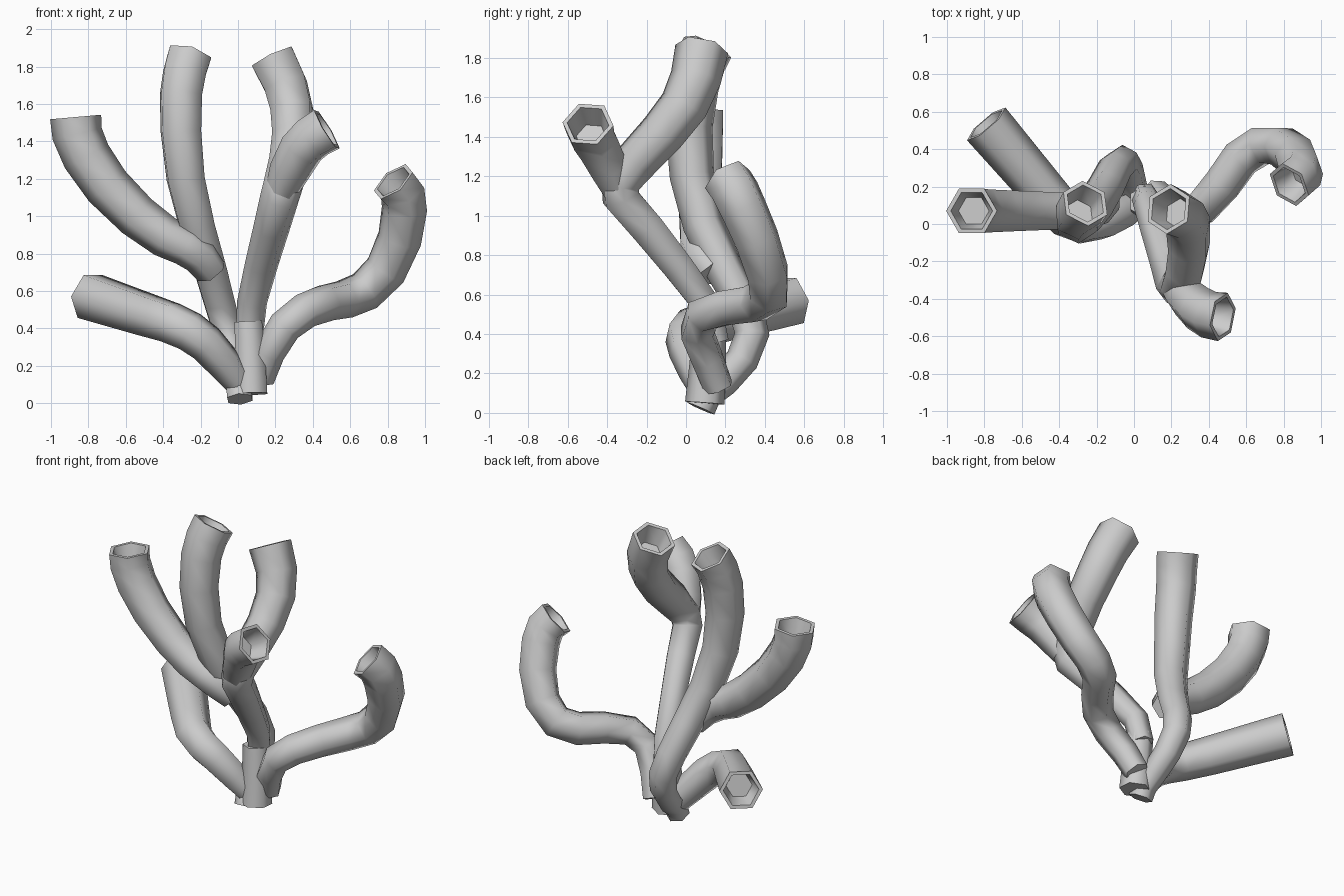
import bpy, bmesh, math
from mathutils import Vector, Quaternion

grey = bpy.data.materials.new("coral_grey")
grey.diffuse_color = (0.6, 0.6, 0.6, 1)


def tube(name, path, r0, r1, ref, power=1.0, cup=True):
    """Hexagonal tube along a path with a cupped mouth; one end corner points towards ref."""
    pts = [Vector(p) for p in path]
    n = len(pts)
    tans = []
    for i in range(n):
        a = (pts[i] - pts[max(i - 1, 0)]).normalized()
        b = (pts[min(i + 1, n - 1)] - pts[i]).normalized()
        tans.append((a + b).normalized())
    dist = [0.0]
    for i in range(1, n):
        dist.append(dist[-1] + (pts[i] - pts[i - 1]).length)
    bm = bmesh.new()

    def ring(centre, t, u, r):
        return [bm.verts.new(centre + Quaternion(t, k * math.pi / 3) @ u * r)
                for k in range(6)]

    rings = []
    u = Vector(ref)
    # carry the cross-section from the mouth back to the root
    for i in reversed(range(n)):
        t = tans[i]
        if i < n - 1:
            u = tans[i + 1].rotation_difference(t) @ u
        u = (u - t * u.dot(t)).normalized()
        if i == n - 1 and cup:
            # floor and inner rim of the mouth
            rings.append(ring(pts[i] - t * 0.13, t, u, r1 * 0.6))
            rings.append(ring(pts[i], t, u, r1 * 0.82))
        r = r0 + (r1 - r0) * (dist[i] / dist[-1]) ** power
        rings.append(ring(pts[i], t, u, r))
    for a, b in zip(rings, rings[1:]):
        for k in range(6):
            m = (k + 1) % 6
            bm.faces.new((a[k], b[k], b[m], a[m]))
    # close the floor and the root
    bm.faces.new(rings[0])
    bm.faces.new(rings[-1])
    bmesh.ops.recalc_face_normals(bm, faces=bm.faces)
    me = bpy.data.meshes.new(name)
    bm.to_mesh(me)
    bm.free()
    me.materials.append(grey)
    ob = bpy.data.objects.new(name, me)
    bpy.context.collection.objects.link(ob)
    bpy.context.view_layer.objects.active = ob
    ob.select_set(True)
    bpy.ops.object.shade_smooth_by_angle(angle=math.radians(65))
    ob.select_set(False)
    return ob


# low branch on the left, bending forward then back
tube("low_left_branch", [
    (0.02, 0.11, 0.09), (-0.07, 0.06, 0.21), (-0.17, 0.015, 0.32), (-0.26, 0.00, 0.385),
    (-0.36, 0.04, 0.43), (-0.47, 0.16, 0.465), (-0.79, 0.535, 0.57)],
    0.075, 0.135, (0.75, 0.65, 0), 0.5)

# tall left branch, arching back near the root
tube("tall_left_branch", [
    (0.01, 0.075, 0.022), (0.005, 0.105, 0.09), (-0.005, 0.19, 0.16), (-0.03, 0.285, 0.27),
    (-0.06, 0.335, 0.4), (-0.10, 0.30, 0.54), (-0.15, 0.2, 0.72), (-0.22, 0.09, 0.95),
    (-0.28, 0.03, 1.2), (-0.305, 0.015, 1.45), (-0.305, 0.04, 1.65), (-0.285, 0.07, 1.77),
    (-0.26, 0.11, 1.855)],
    0.075, 0.132, (0, 1, 0))

# side branch growing from the tall left one
tube("upper_left_branch", [
    (-0.145, 0.14, 0.71), (-0.20, 0.085, 0.785), (-0.28, 0.065, 0.84), (-0.39, 0.07, 0.89),
    (-0.54, 0.07, 1.0), (-0.70, 0.07, 1.16), (-0.81, 0.07, 1.32), (-0.86, 0.07, 1.44),
    (-0.868, 0.07, 1.53)],
    0.09, 0.137, (1, 0, 0), 0.6)

# trunk, and the stem leaning forward from it then bending up and back
tube("trunk", [(0.07, 0.095, 0.05), (0.065, 0.11, 0.25), (0.055, 0.12, 0.435)],
     0.1, 0.085, (0, 1, 0), cup=False)
tube("tall_right_branch", [
    (0.06, 0.15, 0.36), (0.075, 0.11, 0.54), (0.125, -0.04, 0.74), (0.18, -0.2, 0.94),
    (0.22, -0.33, 1.09), (0.242, -0.335, 1.17), (0.272, -0.25, 1.28), (0.295, -0.12, 1.42),
    (0.29, -0.01, 1.56), (0.255, 0.05, 1.7), (0.185, 0.08, 1.845)],
    0.074, 0.136, (0, 1, 0))

# short mouth forking forward at the elbow
tube("front_right_branch", [
    (0.225, -0.34, 1.12), (0.275, -0.39, 1.24), (0.34, -0.45, 1.36), (0.40, -0.485, 1.42),
    (0.475, -0.497, 1.465)],
    0.085, 0.132, (0, -0.4, 1), 0.5)

# winding branch on the right
tube("right_branch", [
    (0.115, 0.165, 0.13), (0.165, 0.11, 0.27), (0.25, 0.055, 0.41), (0.36, 0.085, 0.495),
    (0.47, 0.21, 0.535), (0.57, 0.35, 0.555), (0.68, 0.42, 0.60), (0.79, 0.415, 0.71),
    (0.865, 0.36, 0.88), (0.89, 0.29, 1.04), (0.88, 0.25, 1.125), (0.83, 0.21, 1.185)],
    0.08, 0.128, (0, 1, 0), 0.85)
